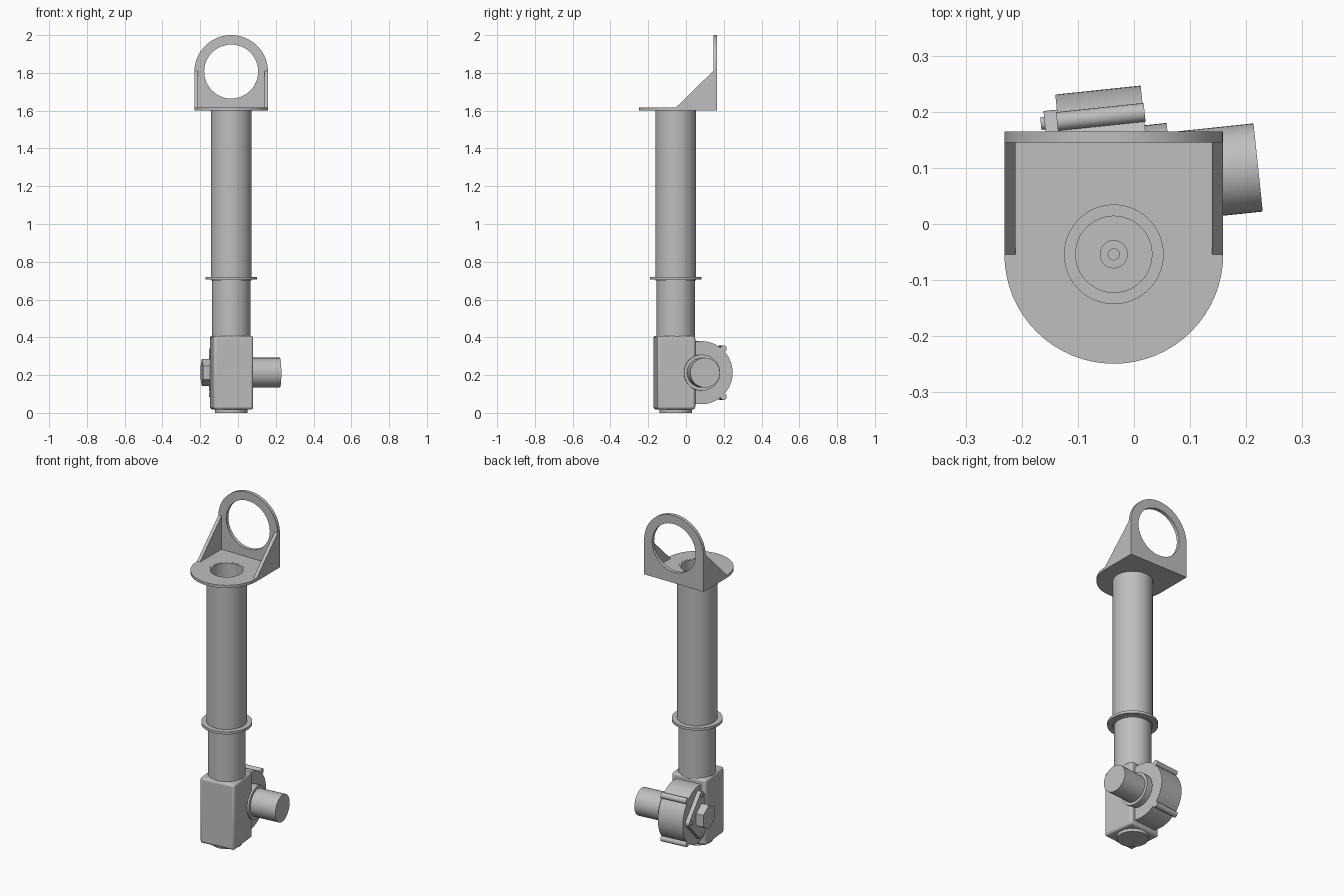
import bpy, bmesh
from math import sin, cos, radians
from mathutils import Matrix

cube = bpy.data.objects.get("Cube")
if cube:
    bpy.data.objects.remove(cube, do_unlink=True)

grey = bpy.data.materials.new("plain grey metal")
grey.use_nodes = True
grey.diffuse_color = (0.52, 0.52, 0.52, 1)
grey.node_tree.nodes["Principled BSDF"].inputs["Base Color"].default_value = grey.diffuse_color

CX, CY = -0.036, -0.054          # axis of the tube
UP = Matrix.Translation((CX, CY, 0))
SIDE = Matrix(((0, 0, 1, 0), (1, 0, 0, 0), (0, 1, 0, 0), (0, 0, 0, 1)))   # outline in y-z
BACK = Matrix(((1, 0, 0, 0), (0, 0, -1, 0), (0, 1, 0, 0), (0, 0, 0, 1)))  # outline in x-z
GEAR = UP @ Matrix.Rotation(radians(6), 4, 'Z')   # the gearbox is turned a little


def arc(r, x=0, y=0, a=0, b=360, n=48):
    count = n if b - a == 360 else n + 1
    return [(x + r * cos(radians(a + (b - a) * i / n)),
             y + r * sin(radians(a + (b - a) * i / n))) for i in range(count)]


def finish(obj):
    obj.data.materials.clear()
    obj.data.materials.append(grey)
    bpy.ops.object.select_all(action='DESELECT')
    obj.select_set(True)
    bpy.context.view_layer.objects.active = obj
    bpy.ops.object.shade_smooth_by_angle(angle=radians(30))
    return obj


def extrude(name, loops, low, high, matrix):
    """Solid from an outline (further loops are holes), between low and high."""
    curve = bpy.data.curves.new(name, 'CURVE')
    curve.dimensions = '2D'
    curve.fill_mode = 'BOTH'
    curve.extrude = (high - low) / 2
    for loop in loops:
        spline = curve.splines.new('POLY')
        spline.points.add(len(loop) - 1)
        for point, (x, y) in zip(spline.points, loop):
            point.co = (x, y, 0, 1)
        spline.use_cyclic_u = True
    temp = bpy.data.objects.new(name + " outline", curve)
    bpy.context.collection.objects.link(temp)
    bpy.context.view_layer.update()
    depsgraph = bpy.context.evaluated_depsgraph_get()
    mesh = bpy.data.meshes.new_from_object(temp.evaluated_get(depsgraph))
    bpy.data.objects.remove(temp, do_unlink=True)
    mesh.transform(matrix @ Matrix.Translation((0, 0, (low + high) / 2)))
    bm = bmesh.new()
    bm.from_mesh(mesh)
    bmesh.ops.remove_doubles(bm, verts=bm.verts, dist=0.00005)
    bmesh.ops.recalc_face_normals(bm, faces=bm.faces)
    bm.to_mesh(mesh)
    bm.free()
    obj = bpy.data.objects.new(name, mesh)
    bpy.context.collection.objects.link(obj)
    return finish(obj)


def bevel(obj, width, segments=3):
    mod = obj.modifiers.new("bevel", 'BEVEL')
    mod.width = width
    mod.segments = segments
    mod.limit_method = 'ANGLE'


# Mounting bracket: round-fronted base, ring plate and two gussets
R = 0.195
base = arc(R, a=180, b=360, n=32) + [(R, 0.219), (-R, 0.219)]
extrude("bracket_base", [base, arc(0.098)], 1.6, 1.616, UP)
ring = arc(R, CX, 1.805, 0, 180) + [(CX - R, 1.6), (CX + R, 1.6)]
extrude("bracket_ring_plate", [ring, arc(0.143, CX, 1.807)], -0.165, -0.145, BACK)
gusset = [(CY, 1.616), (0.146, 1.616), (0.146, 1.812)]
for name, x in (("right_gusset", CX - R), ("left_gusset", CX + R - 0.02)):
    extrude(name, [gusset], x, x + 0.02, SIDE)

# Hollow column with a collar
extrude("upper_tube", [arc(0.108), arc(0.088)], 0.70, 1.615, UP)
extrude("lower_tube", [arc(0.101), arc(0.068)], 0.40, 0.705, UP)
extrude("tube_collar", [arc(0.137), arc(0.095)], 0.705, 0.72, UP)
extrude("inner_spindle", [arc(0.025), arc(0.01)], 0.40, 0.5, UP)

# Gearbox body with rounded edges and a bottom cap
bpy.ops.mesh.primitive_cube_add(size=1)
body = bpy.context.object
body.name = "gearbox_body"
body.data.transform(GEAR @ Matrix.Translation((0.001, -0.008, 0.213))
                    @ Matrix.Diagonal((0.212, 0.204, 0.39, 1)))
finish(body)
bevel(body, 0.014)
cap = extrude("bottom_cap", [arc(0.085)], 0.0, 0.03, UP)
bevel(cap, 0.006, 2)

# Wheel housing behind the body, outlined about the cross axis
AY, AZ = 0.127, 0.213
ACROSS = GEAR @ SIDE
housing = arc(0.167, AY, AZ, -100, 100) + [(0.04, 0.39), (0.04, 0.036)]
extrude("wheel_housing", [housing], -0.074, 0.079, ACROSS)
for name, angle in (("upper_lug", 47), ("lower_lug", -47)):
    y, z = AY + 0.174 * cos(radians(angle)), AZ + 0.174 * sin(radians(angle))
    extrude(name, [arc(0.017, y, z, n=20)], -0.076, 0.081, ACROSS)

# Output shaft with its seat
extrude("shaft_seat", [arc(0.096, AY, AZ)], 0.07, 0.118, ACROSS)
extrude("output_shaft", [arc(0.079, AY, AZ)], 0.07, 0.272, ACROSS)

# Diamond cover with rounded corners, corner bolts and a hexagonal boss
diamond = []
for k in range(4):
    a = 90 * k
    y, z = AY + 0.118 * cos(radians(a)), AZ + 0.118 * sin(radians(a))
    diamond += arc(0.022, y, z, a - 45, a + 45, 8)
    extrude("cover_bolt", [arc(0.011, y, z, n=16)], -0.105, -0.09, ACROSS)
extrude("diamond_cover", [diamond], -0.098, -0.07, ACROSS)
extrude("hex_boss", [arc(0.071, AY, AZ, 30, 390, 6)], -0.143, -0.09, ACROSS)
